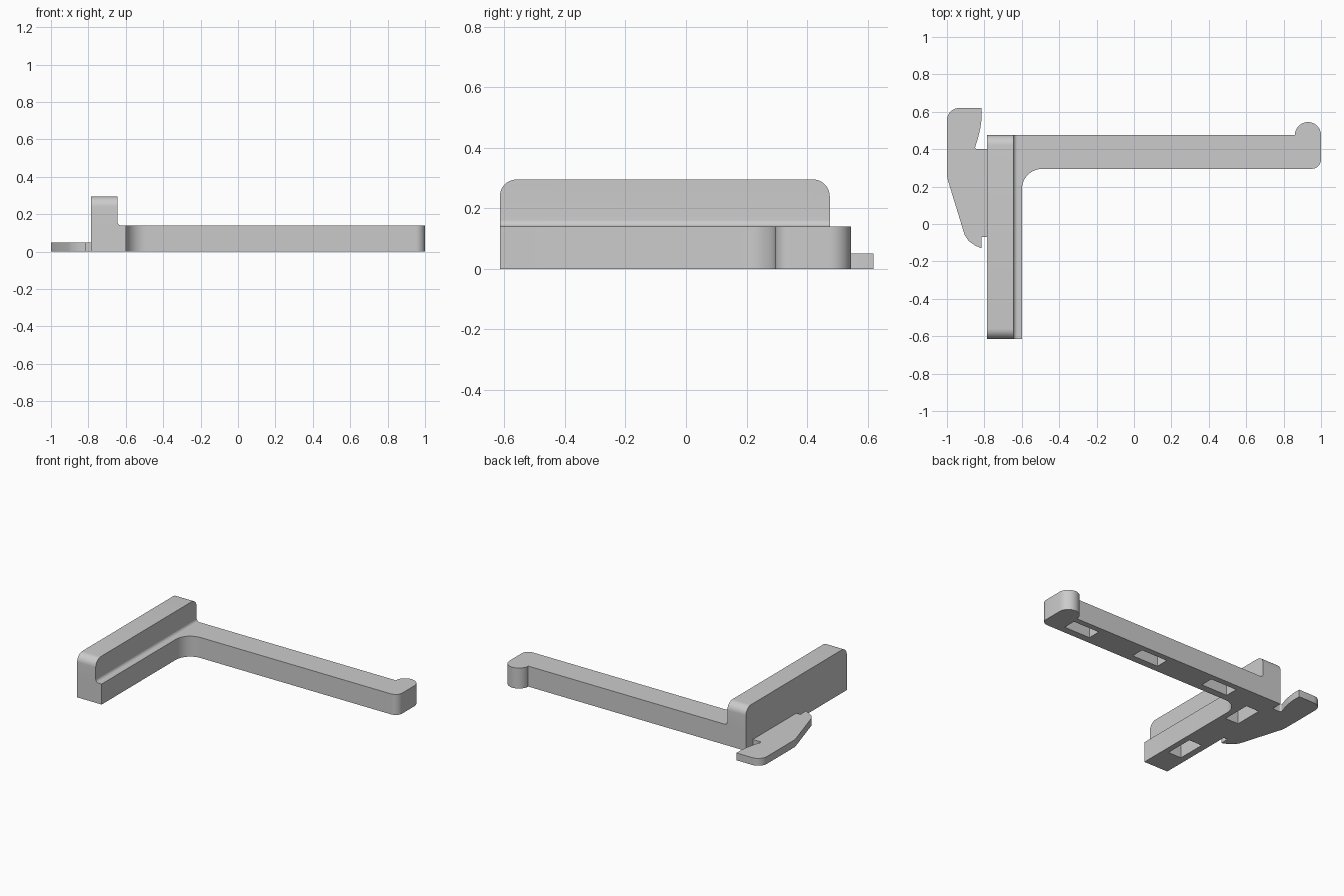
import bpy, bmesh, math
from mathutils import Vector

cube = bpy.data.objects.get("Cube")
if cube:
    bpy.data.objects.remove(cube, do_unlink=True)

grey = bpy.data.materials.new("plain grey")
grey.use_nodes = True
colour = (0.6, 0.6, 0.6, 1)
grey.diffuse_color = colour
grey.node_tree.nodes["Principled BSDF"].inputs["Base Color"].default_value = colour


def outline(corners, steps=10):
    """Closed 2D outline; a corner (a, b, r) is rounded with radius r."""
    pts = []
    n = len(corners)
    for i, c in enumerate(corners):
        p = Vector(c[:2])
        if len(c) == 2:
            ring = [p]
        else:
            r = c[2]
            d1 = (Vector(corners[i - 1][:2]) - p).normalized()
            d2 = (Vector(corners[(i + 1) % n][:2]) - p).normalized()
            half = d1.angle(d2) / 2
            t = r / math.tan(half)
            centre = p + (d1 + d2).normalized() * r / math.sin(half)
            start, end = p + d1 * t - centre, p + d2 * t - centre
            first = math.atan2(start.y, start.x)
            sweep = math.atan2(start.x * end.y - start.y * end.x, start.dot(end))
            angles = [first + sweep * k / steps for k in range(steps + 1)]
            ring = [centre + r * Vector((math.cos(a), math.sin(a))) for a in angles]
        for q in ring:
            if not pts or (q - pts[-1]).length > 1e-4:
                pts.append(q)
    return pts


def extrude(name, pts, place, offset, bevel=None):
    """Extrude an outline, placed in space by a function, along offset."""
    bm = bmesh.new()
    face = bm.faces.new([bm.verts.new(place(p.x, p.y)) for p in pts])
    res = bmesh.ops.extrude_face_region(bm, geom=[face], use_keep_orig=True)
    moved = [g for g in res["geom"] if isinstance(g, bmesh.types.BMVert)]
    bmesh.ops.translate(bm, vec=offset, verts=moved)
    if bevel:
        radius, rule = bevel
        bmesh.ops.bevel(bm, geom=[e for e in bm.edges if rule(e)], offset=radius,
                        segments=10, profile=0.5, affect='EDGES')
    bmesh.ops.recalc_face_normals(bm, faces=bm.faces)
    mesh = bpy.data.meshes.new(name)
    bm.to_mesh(mesh)
    bm.free()
    mesh.materials.append(grey)
    obj = bpy.data.objects.new(name, mesh)
    bpy.context.collection.objects.link(obj)
    return obj


def activate(obj):
    bpy.ops.object.select_all(action='DESELECT')
    obj.select_set(True)
    bpy.context.view_layer.objects.active = obj


def flat(a, b):
    return (a, b, 0)


LEFT, RIGHT, FRONT, BACK = -0.785, -0.6, -0.615, 0.475
LEDGE, TOP = 0.14, 0.295

# L-shaped base: short leg, long arm and the rounded nub on its end
base = extrude("base", outline([
    (LEFT, FRONT), (RIGHT, FRONT), (RIGHT, 0.295, 0.11), (1, 0.295, 0.05),
    (1, 0.545, 0.07), (0.86, 0.545, 0.07), (0.86, BACK), (LEFT, BACK)]),
    flat, (0, 0, LEDGE))

# Rectangular pockets in the underside: three in the arm, two in the leg
pockets = [(x, 0.39, 0.2, 0.09) for x in (0.75, 0.2, -0.36)]
pockets += [(-0.69, y, 0.1, 0.2) for y in (0.22, -0.33)]
for x, y, w, d in pockets:
    cutter = extrude("pocket_cutter", outline([
        (x - w / 2, y - d / 2), (x + w / 2, y - d / 2),
        (x + w / 2, y + d / 2), (x - w / 2, y + d / 2)]),
        lambda a, b: (a, b, -0.05), (0, 0, 0.17))
    cutter.hide_render = True
    cut = base.modifiers.new("pocket", 'BOOLEAN')
    cut.operation = 'DIFFERENCE'
    cut.solver = 'EXACT'
    cut.object = cutter
    activate(base)
    bpy.ops.object.modifier_apply(modifier=cut.name)
    bpy.data.objects.remove(cutter, do_unlink=True)

# Upright wall with a fillet at its foot and rounded upper ends
wall = extrude("wall", outline([
    (LEFT, LEDGE), (LEFT, TOP), (-0.645, TOP), (-0.645, LEDGE, 0.022), (-0.62, LEDGE)]),
    lambda a, b: (a, FRONT, b), (0, BACK - FRONT, 0),
    (0.055, lambda e: all(v.co.z > TOP - 0.001 for v in e.verts)
     and abs(e.verts[0].co.y - e.verts[1].co.y) < 0.001))

# Thin hooked plate on the outer side of the leg
hook = extrude("hook_plate", outline([
    (-1, 0.62, 0.065), (-0.815, 0.62), (-0.815, 0.56), (-0.822, 0.51), (-0.835, 0.455),
    (-0.853, 0.4, 0.01), (LEFT, 0.4), (LEFT, -0.07), (-0.815, -0.07),
    (-0.815, -0.13), (-0.85, -0.115), (-0.885, -0.09), (-0.905, -0.06),
    (-1, 0.25, 0.15)]),
    flat, (0, 0, 0.05))

for part in (base, wall, hook):
    activate(part)
    bpy.ops.object.shade_smooth_by_angle(angle=math.radians(30))
